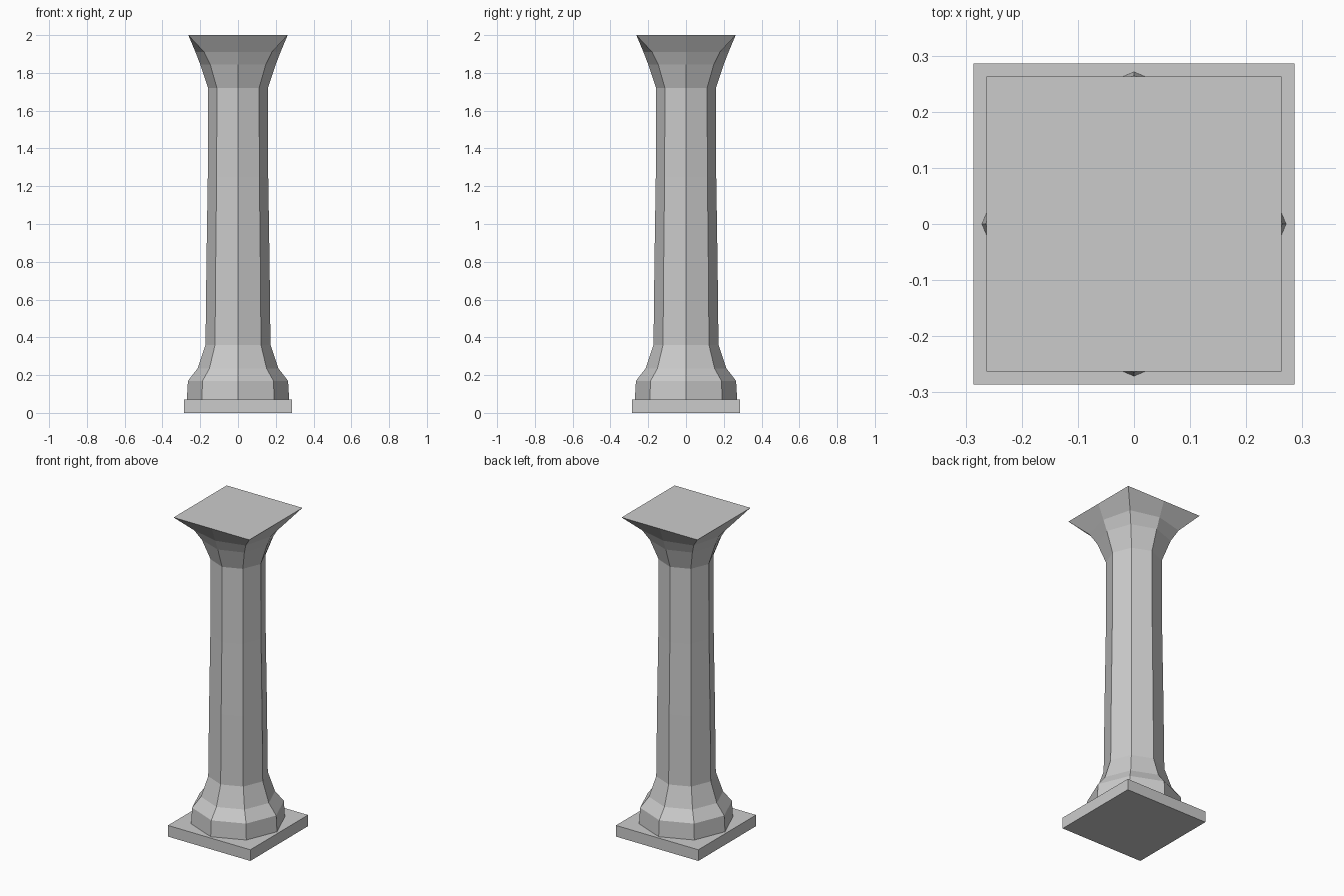
import bpy, bmesh, math

if "Cube" in bpy.data.objects:
    bpy.data.objects.remove(bpy.data.objects["Cube"])

stone = bpy.data.materials.new("grey stone")
stone.diffuse_color = (0.6, 0.6, 0.6, 1)
stone.use_nodes = True
stone.node_tree.nodes["Principled BSDF"].inputs["Base Color"].default_value = stone.diffuse_color


def finish(name, bm):
    bmesh.ops.recalc_face_normals(bm, faces=bm.faces)
    mesh = bpy.data.meshes.new(name)
    bm.to_mesh(mesh)
    bm.free()
    mesh.materials.append(stone)
    obj = bpy.data.objects.new(name, mesh)
    bpy.context.collection.objects.link(obj)
    return obj


def loft(name, rings):
    """Eight-sided loft; each ring is (z, axis radius, diagonal x/y offset)."""
    bm = bmesh.new()
    loops = []
    for z, axis, diag in rings:
        loop = []
        for i in range(8):
            r = axis if i % 2 == 0 else diag * math.sqrt(2)
            a = i * math.pi / 4
            loop.append(bm.verts.new((r * math.cos(a), r * math.sin(a), z)))
        loops.append(loop)
    for lo, hi in zip(loops, loops[1:]):
        for i in range(8):
            j = (i + 1) % 8
            bm.faces.new((lo[i], lo[j], hi[j], hi[i]))
    bm.faces.new(loops[0][::-1])
    bm.faces.new(loops[-1])
    return finish(name, bm)


def octagon(z, r):
    return (z, r, r * math.sqrt(0.5))


# Square plinth
bm = bmesh.new()
bmesh.ops.create_cube(bm, size=1)
for v in bm.verts:
    v.co = (v.co.x * 0.572, v.co.y * 0.572, (v.co.z + 0.5) * 0.07)
finish("plinth", bm)

# Column: moulded base, tapering shaft, capital flaring from octagon to square
loft("column", [
    octagon(0.07, 0.271),
    octagon(0.17, 0.265),
    octagon(0.235, 0.214),
    octagon(0.36, 0.172),
    octagon(0.8, 0.167),
    octagon(1.25, 0.160),
    octagon(1.72, 0.158),
    (1.845, 0.200, 0.147),
    (1.91, 0.225, 0.179),
    (2.0, 0.263, 0.263),
])
